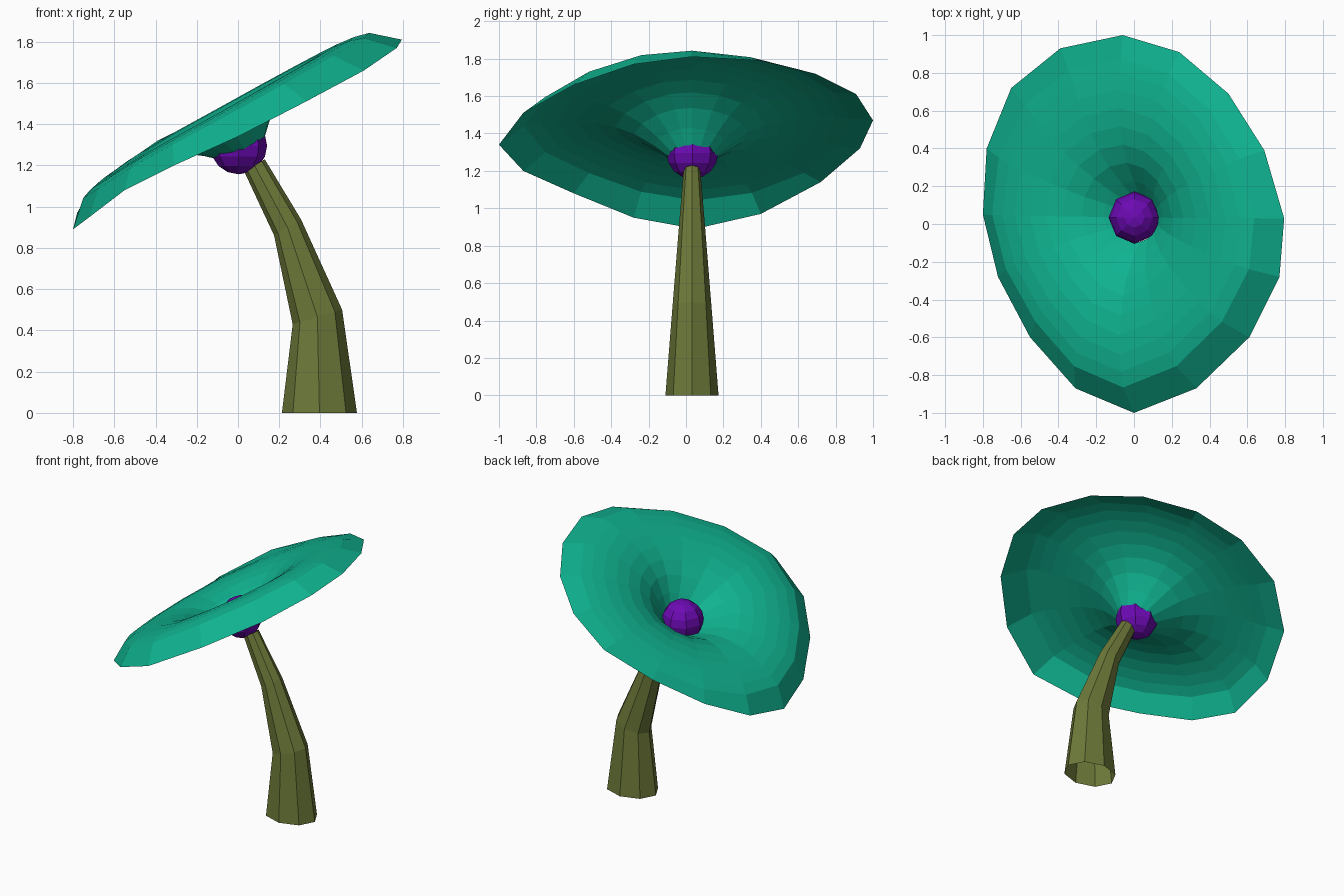
import bpy
from math import sin, cos, pi, radians
from mathutils import Vector

if "Cube" in bpy.data.objects:
    bpy.data.objects.remove(bpy.data.objects["Cube"])


def material(name, color):
    m = bpy.data.materials.new(name)
    m.diffuse_color = (*color, 1)
    m.use_nodes = True
    m.node_tree.nodes["Principled BSDF"].inputs["Base Color"].default_value = m.diffuse_color
    return m


def loft(name, rings, mat):
    """Join equal-sized closed rings with quads, ends left open."""
    n = len(rings[0])
    faces = [(i * n + j, i * n + (j + 1) % n, (i + 1) * n + (j + 1) % n, (i + 1) * n + j)
             for i in range(len(rings) - 1) for j in range(n)]
    mesh = bpy.data.meshes.new(name)
    mesh.from_pydata([p for r in rings for p in r], [], faces)
    mesh.materials.append(mat)
    ob = bpy.data.objects.new(name, mesh)
    bpy.context.collection.objects.link(ob)
    return ob


teal = material("teal", (0.005, 0.45, 0.28))
purple = material("purple", (0.15, 0.003, 0.45))
olive = material("olive", (0.15, 0.19, 0.04))

# Stem: eight-sided bent tube; centre x, z, half width x, half width y, lean
stem = []
for cx, cz, rx, ry, lean in [(0.395, 0, 0.182, 0.142, 0), (0.385, 0.465, 0.125, 0.105, 16.6),
                             (0.24, 0.90, 0.076, 0.070, 31), (0.08, 1.20, 0.058, 0.045, 31)]:
    a = radians(lean)
    stem.append([Vector((cx + rx * cos(t) * cos(a), 0.032 + ry * sin(t), cz + rx * cos(t) * sin(a)))
                 for t in (k * pi / 4 for k in range(8))])
loft("stem", stem, olive)

# Flower centre: low-poly ball
bpy.ops.mesh.primitive_uv_sphere_add(segments=8, ring_count=8, radius=0.138, location=(0.003, 0.034, 1.295))
ball = bpy.context.object
ball.name = "flower_centre"
ball.data.materials.append(purple)

# Petal trumpet: slightly uneven 16-point rim, blended inward on a tilted axis
rim = [(0.795, 0.03, 1.81), (0.69, 0.39, 1.79), (0.50, 0.69, 1.72), (0.24, 0.91, 1.61),
       (-0.06, 1.0, 1.47), (-0.39, 0.93, 1.32), (-0.65, 0.72, 1.14), (-0.78, 0.40, 0.97),
       (-0.80, 0.05, 0.89), (-0.72, -0.28, 0.95), (-0.55, -0.60, 1.08), (-0.31, -0.87, 1.20),
       (0, -1.0, 1.34), (0.33, -0.87, 1.51), (0.61, -0.60, 1.66), (0.77, -0.28, 1.77)]
origin = Vector((0, 0, 1.35))
along = Vector((cos(pi / 6), 0, sin(pi / 6)))
normal = Vector((-sin(pi / 6), 0, cos(pi / 6)))
# radius fraction, height along the axis, share of the rim's waviness
profile = [(1.0, 0.0, 1.0), (0.87, 0.108, 0.3), (0.79, 0.128, 0.2), (0.70, 0.138, 0.15),
           (0.60, 0.138, 0.12), (0.50, 0.127, 0.1), (0.40, 0.103, 0.08), (0.30, 0.06, 0.05),
           (0.20, -0.01, 0), (0.125, -0.075, 0)]
rings = []
for f, h, wave in profile:
    ring = []
    for p in rim:
        d = Vector(p) - origin
        u = -0.01 + (d.dot(along) + 0.01) * f
        v = 0.034 + (d.y - 0.034) * f
        ring.append(origin + along * u + Vector((0, v, 0)) + normal * (h + wave * d.dot(normal)))
    rings.append(ring)
loft("flower_trumpet", rings[::-1], teal)
